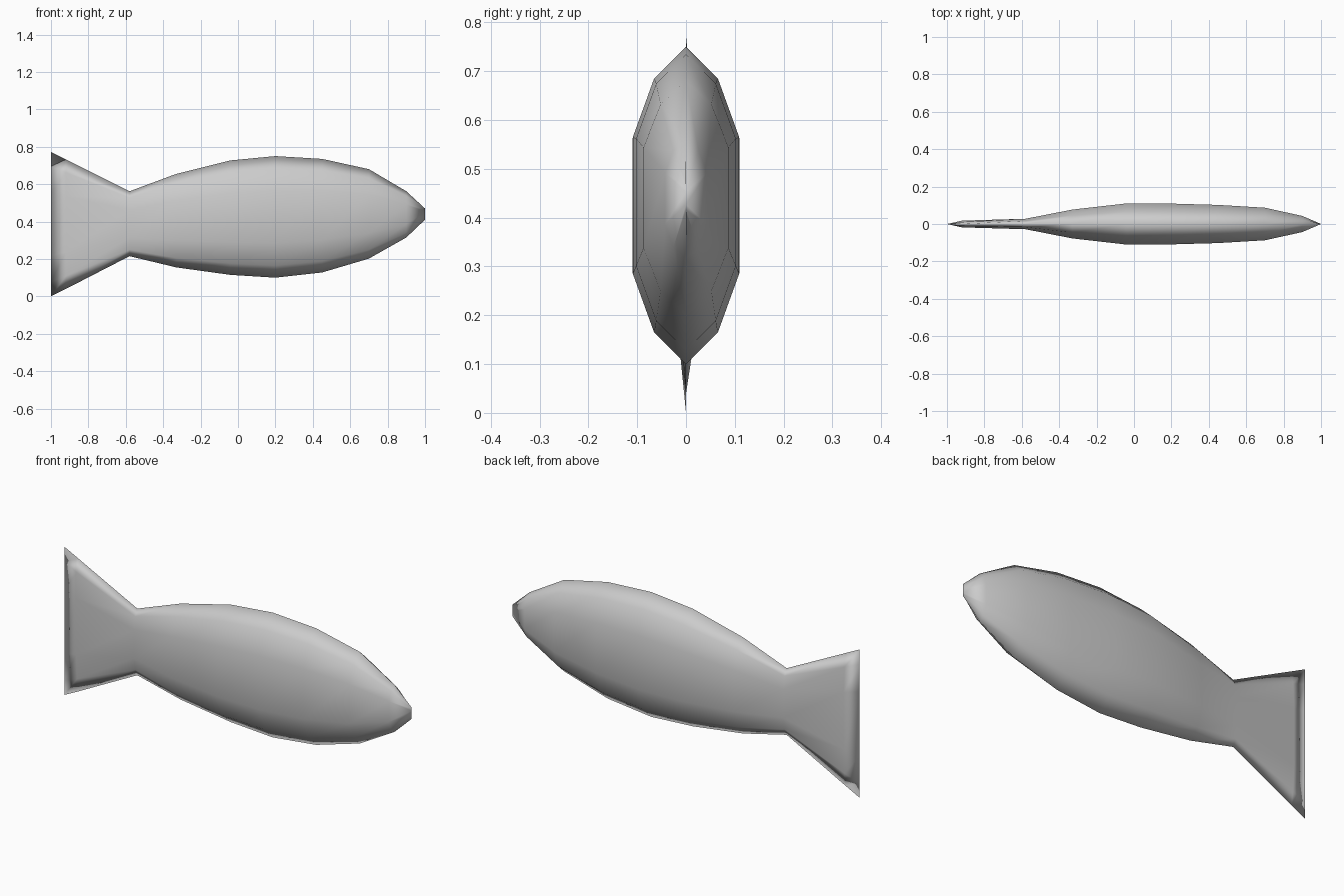
import bpy
import bmesh

if "Cube" in bpy.data.objects:
    bpy.data.objects.remove(bpy.data.objects["Cube"])

# Stations along the body: x, bottom z, top z, half thickness
STATIONS = [
    (-1.00, 0.000, 0.772, 0.000),
    (-0.92, 0.040, 0.732, 0.018),
    (-0.58, 0.215, 0.562, 0.028),
    (-0.33, 0.155, 0.655, 0.077),
    (-0.04, 0.115, 0.727, 0.110),
    (0.20, 0.100, 0.750, 0.109),
    (0.45, 0.128, 0.735, 0.102),
    (0.70, 0.202, 0.680, 0.087),
    (0.90, 0.315, 0.562, 0.043),
    (1.00, 0.410, 0.470, 0.000),
]

# Ten-sided cross-section: one half, then mirrored
half = [(0.6, 0.8), (1, 0.43), (1, -0.43), (0.6, -0.8)]
section = [(0, 1)] + half + [(0, -1)] + [(-y, z) for y, z in reversed(half)]
n = len(section)

# Fish body and tail fin as one lofted skin
bm = bmesh.new()
rings = []
for x, low, high, w in STATIONS:
    mid, h = (low + high) / 2, (high - low) / 2
    rings.append([bm.verts.new((x, w * y, mid + h * z)) for y, z in section])
for a, b in zip(rings, rings[1:]):
    for i in range(n):
        j = (i + 1) % n
        bm.faces.new((a[i], a[j], b[j], b[i]))

# Close the nose and tail into thin vertical edges
bmesh.ops.remove_doubles(bm, verts=bm.verts[:], dist=0.0005)
bmesh.ops.recalc_face_normals(bm, faces=bm.faces[:])
for f in bm.faces:
    f.smooth = True

mesh = bpy.data.meshes.new("fish_body")
bm.to_mesh(mesh)
bm.free()
fish = bpy.data.objects.new("fish_body", mesh)
bpy.context.collection.objects.link(fish)
